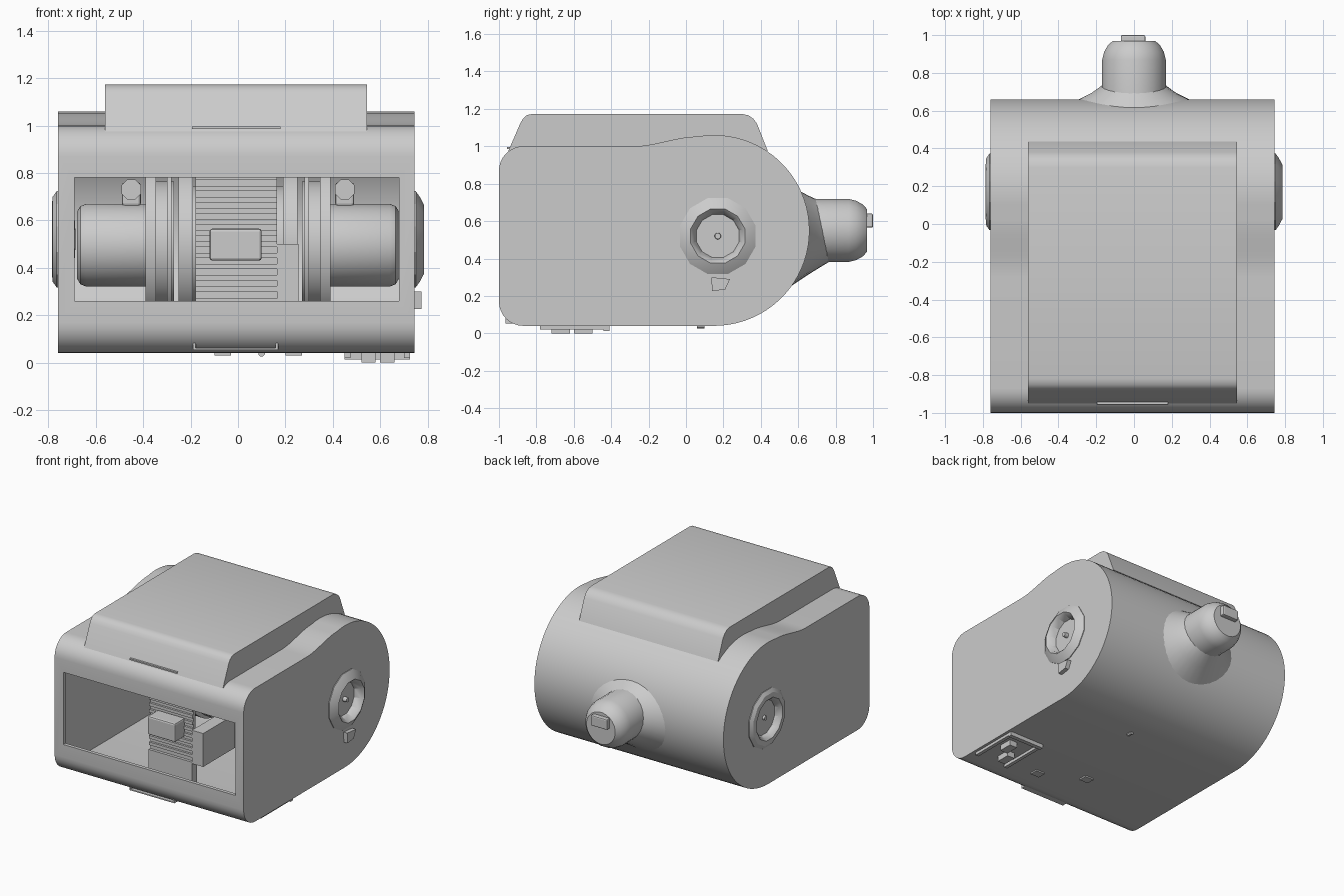
import bpy, bmesh, math
from mathutils import Vector

if "Cube" in bpy.data.objects:
    bpy.data.objects.remove(bpy.data.objects["Cube"])

grey = bpy.data.materials.new("warm_grey")
grey.use_nodes = True
grey.diffuse_color = (0.6, 0.6, 0.6, 1)
grey.node_tree.nodes["Principled BSDF"].inputs["Base Color"].default_value = (0.6, 0.6, 0.6, 1)


def finish(name, bm, smooth=None):
    bmesh.ops.recalc_face_normals(bm, faces=bm.faces)
    me = bpy.data.meshes.new(name)
    bm.to_mesh(me)
    bm.free()
    me.materials.append(grey)
    ob = bpy.data.objects.new(name, me)
    bpy.context.collection.objects.link(ob)
    if smooth:
        shade(ob, smooth)
    return ob


def shade(ob, angle):
    bpy.ops.object.select_all(action="DESELECT")
    ob.select_set(True)
    bpy.context.view_layer.objects.active = ob
    bpy.ops.object.shade_smooth_by_angle(angle=math.radians(angle))


def bridge(bm, a, b):
    for i in range(len(a)):
        j = (i + 1) % len(a)
        bm.faces.new((a[i], a[j], b[j], b[i]))


def prism(name, pts, x0, x1, smooth=None):
    """Extrude a (y, z) outline along x."""
    bm = bmesh.new()
    a, b = [[bm.verts.new((x, y, z)) for y, z in pts] for x in (x0, x1)]
    bridge(bm, a, b)
    bm.faces.new(a)
    bm.faces.new(b)
    return finish(name, bm, smooth)


def box(name, x, y, z, bevel=0):
    ob = prism(name, [(y[0], z[0]), (y[1], z[0]), (y[1], z[1]), (y[0], z[1])], *x)
    if bevel:
        mod = ob.modifiers.new("Bevel", "BEVEL")
        mod.width, mod.segments = bevel, 2
    return ob


def lathe(name, profile, axis, centre, segs=48, smooth=35):
    """Spin a (distance along axis, radius) profile around the x or y axis."""
    bm = bmesh.new()
    rings = []
    for t, r in profile:
        ring = []
        for i in range(segs):
            a = math.tau * (i + 0.5) / segs
            u, v = r * math.cos(a), r * math.sin(a)
            p = Vector((t, u, v)) if axis == "x" else Vector((u, t, v))
            ring.append(bm.verts.new(p + Vector(centre)))
        rings.append(ring)
    for a, b in zip(rings, rings[1:]):
        bridge(bm, a, b)
    bm.faces.new(rings[0])
    bm.faces.new(rings[-1])
    return finish(name, bm, smooth)


def arc(cy, cz, r, a0, a1, n):
    steps = [math.radians(a0 + (a1 - a0) * i / n) for i in range(n + 1)]
    return [(cy + r * math.cos(a), cz + r * math.sin(a)) for a in steps]


def housing_outline(t):
    """Side outline of the housing, inset by t."""
    r = 0.13 - t
    pts = arc(-0.87, 0.17, r, 180, 270, 8)
    pts += arc(0.15, 0.55, 0.51 - t, -90, 100, 40)
    for i in range(1, 10):
        s = i / 9
        ease = s * s * (3 - 2 * s)
        pts.append((0.06 - 0.34 * s, 1.052 - t - 0.052 * ease))
    return pts + arc(-0.87, 0.87, r, 90, 180, 8)


# Hollow housing with front window and side ports
housing = prism("housing", housing_outline(0), -0.76, 0.745)
cutters = [
    prism("cavity_cutter", housing_outline(0.025), -0.735, 0.72),
    box("window_cutter", (-0.69, 0.68), (-1.1, -0.9), (0.26, 0.78)),
    lathe("port_cutter", [(-1, 0.165), (-0.7, 0.165)], "x", (0, 0.17, 0.52)),
    lathe("port_cutter", [(0.7, 0.165), (1, 0.165)], "x", (0, 0.17, 0.52)),
]
bpy.context.view_layer.objects.active = housing
for c in cutters:
    c.hide_render = True
    mod = housing.modifiers.new("Cut", "BOOLEAN")
    mod.operation, mod.solver, mod.object = "DIFFERENCE", "EXACT", c
    bpy.ops.object.modifier_apply(modifier=mod.name)
for c in cutters:
    bpy.data.objects.remove(c)
shade(housing, 30)

# Raised lid with sloped ends, and the finger tab at its front
lid = [(-0.95, 0.975), (-0.885, 1.125), (-0.87, 1.15), (-0.85, 1.167), (-0.82, 1.173),
       (0.3, 1.173), (0.335, 1.165), (0.36, 1.147), (0.38, 1.12), (0.437, 0.975)]
prism("lid", lid, -0.56, 0.545, 30)
box("lid_tab", (-0.195, 0.18), (-0.956, -0.93), (0.985, 0.995))

# Side ports: faceted collar, recessed cup and centre pin
for side, wall in ((-1, 0.76), (1, 0.745)):
    c = (0, 0.17, 0.52)
    prof = [(wall - 0.02, 0.21), (wall + 0.005, 0.21), (wall + 0.022, 0.185), (0.785, 0.15),
            (0.77, 0.135), (0.73, 0.12), (0.69, 0.105), (0.685, 0.02), (0.755, 0.016)]
    lathe("side_port", [(side * t, r) for t, r in prof], "x", c, 12, 25)
prism("side_tab", [(0.135, 0.3), (0.235, 0.29), (0.21, 0.235), (0.14, 0.225)], 0.74, 0.775)

# Outlet flange: rim follows the housing's curved back, neck ring is tilted
bm = bmesh.new()
rim, mid, neck = [], [], []
for i in range(32):
    a = math.tau * i / 32
    cx, sz = math.cos(a), math.sin(a)
    z = 0.505 + 0.255 * sz
    p = Vector((0.305 * cx, 0.145 + math.sqrt(0.51 ** 2 - (z - 0.55) ** 2), z))
    q = Vector((0.168 * cx, 0.71 - 0.035 * sz, 0.55 + 0.168 * sz))
    rim.append(bm.verts.new(p))
    mid.append(bm.verts.new(p.lerp(q, 0.6) + Vector((0, 0.008, 0))))
    neck.append(bm.verts.new(q + Vector((0, 0.02, 0))))
bridge(bm, rim, mid)
bridge(bm, mid, neck)
finish("outlet_flange", bm, 40)

# Outlet nozzle with rounded shoulder and end plug
lathe("outlet_nozzle", [(0.64, 0.17), (0.87, 0.17), (0.91, 0.16), (0.945, 0.14),
                        (0.968, 0.115)], "y", (0, 0, 0.55), 24)
box("outlet_plug", (-0.07, 0.06), (0.95, 1.0), (0.565, 0.64), 0.008)

# Internal blower: mirrored drums, discs and valves around a ribbed motor
axle = (0, 0.17, 0.495)
lathe("motor", [(-0.2, 0.25), (0.2, 0.25)], "x", axle)
for side in (-1, 1):
    def part(name, prof):
        lathe(name, [(side * t, r) for t, r in prof], "x", axle)
    part("drum", [(0.38, 0.175), (0.64, 0.175), (0.665, 0.165), (0.68, 0.14)])
    part("outer_disc", [(0.345, 0.36), (0.39, 0.36)])
    part("hub", [(0.27, 0.27), (0.36, 0.27)])
    part("inner_disc", [(0.28, 0.36), (0.3, 0.36)])
    part("motor_flange", [(0.19, 0.34), (0.25, 0.34)])
    x = side * 0.45
    box("valve", (x - 0.04, x + 0.04), (0.12, 0.22), (0.66, 0.76), 0.012)
    lathe("valve_cap", [(0.1, 0.045), (0.13, 0.03)], "y", (x, 0, 0.73), 8)

# Ribbed control panel behind the window
box("control_panel", (-0.18, 0.165), (-0.74, -0.72), (0.27, 0.8))
for i in range(11):
    z = 0.3 + i * 0.047
    box("panel_rib", (-0.18, 0.165), (-0.755, -0.74), (z, z + 0.022))
box("control_box", (-0.12, 0.1), (-0.86, -0.74), (0.43, 0.565), 0.012)
box("relay_box", (0.165, 0.255), (-0.76, -0.4), (0.26, 0.5))
box("panel_foot", (-0.18, 0.165), (-0.76, -0.7), (0.06, 0.27))

# Slim handle frame on the lower front edge
for z in (0.052, 0.088):
    box("handle_rail", (-0.19, 0.17), (-0.965, -0.9), (z, z + 0.01), 0.003)
for x in (-0.19, 0.158):
    box("handle_end", (x, x + 0.012), (-0.965, -0.9), (0.052, 0.098), 0.003)

# Underside fittings
for x in (0.45, 0.7):
    box("base_rail", (x, x + 0.025), (-0.78, -0.42), (0.02, 0.05))
box("base_crossbar", (0.45, 0.725), (-0.44, -0.41), (0.012, 0.05))
for x, y in ((0.52, -0.72), (0.6, -0.6)):
    box("base_connector", (x, x + 0.06), (y, y + 0.1), (0, 0.05))
for x, y in ((0.2, -0.75), (-0.1, -0.6)):
    box("base_plate", (x, x + 0.07), (y, y + 0.06), (0.03, 0.05))
lathe("base_stud", [(0.06, 0.015), (0.1, 0.015)], "y", (0.1, 0, 0.04), 8)
